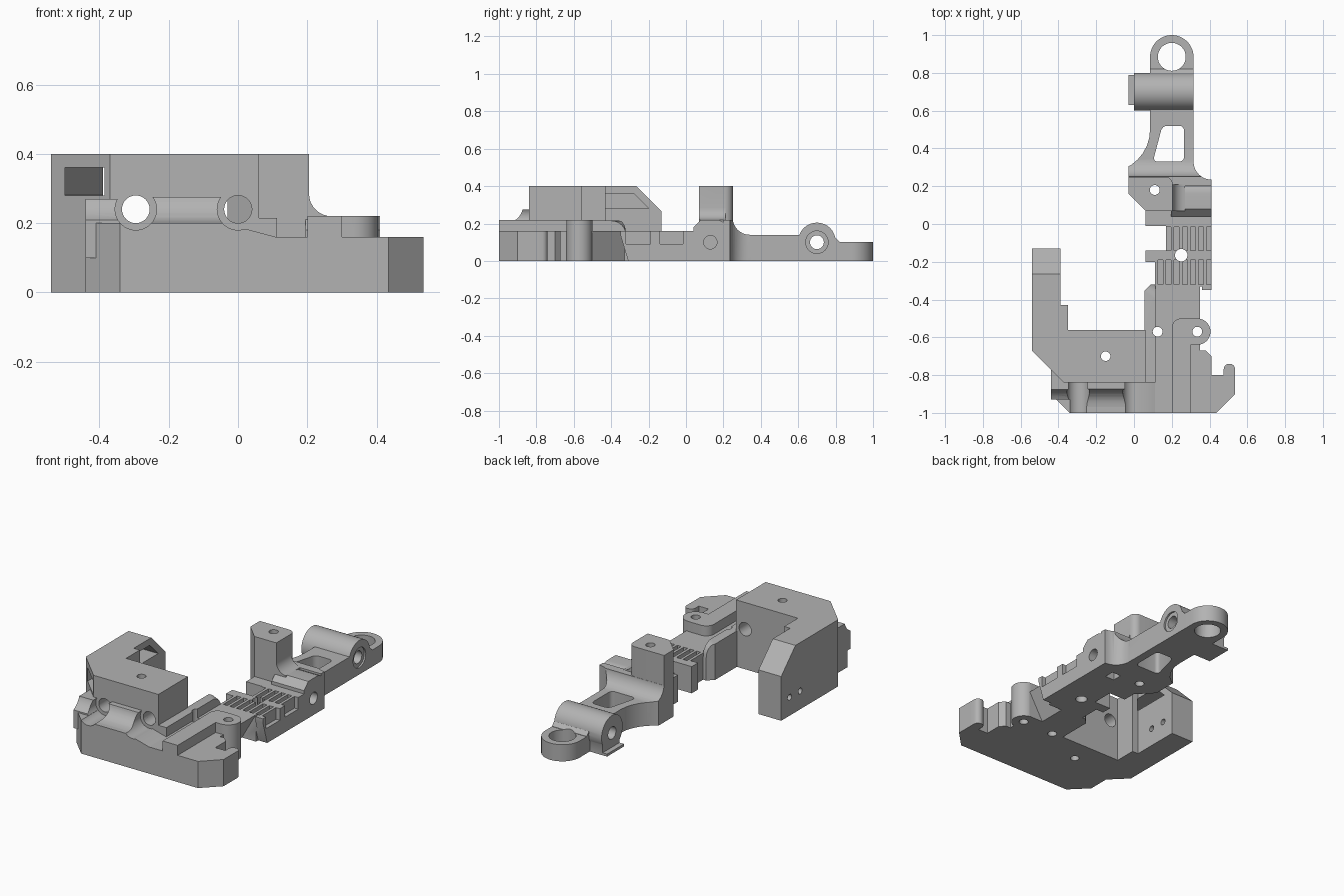
import bpy, bmesh, math
from mathutils import Vector

if "Cube" in bpy.data.objects:
    bpy.data.objects.remove(bpy.data.objects["Cube"])

shade = (.45, .45, .45, 1)
grey = bpy.data.materials.new("plain grey")
grey.use_nodes = True
grey.diffuse_color = shade
grey.node_tree.nodes["Principled BSDF"].inputs["Base Color"].default_value = shade

# Shared levels
floor, deck, rim, top = 0, .16, .22, .4
through = (-2, 2)
parts = []


def prism(points, axis, span):
    """Extrude a 2D outline along an axis; the outline uses the other two axes in order."""
    def place(point, depth):
        coords = list(point)
        coords.insert("xyz".index(axis), depth)
        return Vector(coords)
    low, high = span
    bm = bmesh.new()
    face = bm.faces.new([bm.verts.new(place(p, low)) for p in points])
    grown = bmesh.ops.extrude_face_region(bm, geom=[face])["geom"]
    bmesh.ops.translate(bm, vec=place((0, 0), high - low),
                        verts=[item for item in grown if isinstance(item, bmesh.types.BMVert)])
    bmesh.ops.recalc_face_normals(bm, faces=bm.faces)
    mesh = bpy.data.meshes.new("solid")
    bm.to_mesh(mesh)
    bm.free()
    mesh.materials.append(grey)
    solid = bpy.data.objects.new("solid", mesh)
    bpy.context.collection.objects.link(solid)
    return solid


def box(x, y, z=through):
    return prism([(x[i], y[j]) for i, j in ((0, 0), (1, 0), (1, 1), (0, 1))], "z", z)


def rod(axis, centre, radius, span=through, sides=32):
    turns = [math.tau * i / sides for i in range(sides)]
    return prism([(centre[0] + radius * math.cos(t), centre[1] + radius * math.sin(t)) for t in turns],
                 axis, span)


def bevel(solid, axis, corner, width, segments=1):
    """Chamfer or round the edge along an axis that lies nearest to a corner point."""
    across = [i for i in range(3) if "xyz"[i] != axis]
    target = Vector(corner)
    bm = bmesh.new()
    bm.from_mesh(solid.data)

    def distance(edge):
        middle = (edge.verts[0].co + edge.verts[1].co) / 2
        return (Vector([middle[i] for i in across]) - target).length

    def is_along(edge):
        run = edge.verts[1].co - edge.verts[0].co
        return all(abs(run[i]) < .001 for i in across)

    nearest = min(filter(is_along, bm.edges), key=distance)
    bmesh.ops.bevel(bm, geom=[nearest], offset=width, segments=segments, profile=.5, affect="EDGES")
    bm.to_mesh(solid.data)
    bm.free()
    return solid


def combine(solid, helpers, operation):
    for helper in helpers:
        helper.hide_render = True
        modifier = solid.modifiers.new("combine", "BOOLEAN")
        modifier.operation, modifier.object, modifier.solver = operation, helper, "EXACT"
        bpy.context.view_layer.update()
        graph = bpy.context.evaluated_depsgraph_get()
        mesh = bpy.data.meshes.new_from_object(solid.evaluated_get(graph))
        solid.modifiers.clear()
        solid.data = mesh
        bpy.data.objects.remove(helper)
    return solid


def cut(solid, *helpers):
    return combine(solid, helpers, "DIFFERENCE")


def add(solid, *helpers):
    return combine(solid, helpers, "UNION")


def part(name, solid):
    solid.name = solid.data.name = name
    parts.append(solid)
    return solid


# Base plate: front foot, hook, bridge and grill bed
slab = (floor, deck)
left, right, front = -.44, .535, -1
foot = box((left, right), (front, -.8), slab)
for x in (left, right):
    bevel(foot, "z", (x, front), .1)
hook = box((.475, right), (-.85, -.74), slab)
for x in (.475, right):
    bevel(hook, "z", (x, -.74), .028, 4)
heel = bevel(box((.05, .41), (-.85, -.67), slab), "z", (.41, -.67), .03)
bridge = box((.11, .35), (-.7, -.3), slab)
bed = box((.11, .41), (-.35, .08), slab)
cut(bed, box((.1, .17), (-.14, -.01)))
tabs = [box((.06, .2), y, slab) for y in ((-.2, -.14), (-.01, .08))]
base = part("base_plate", add(foot, hook, heel, bridge, bed, *tabs))

# Undercut below the bridge and the front end of the grill bed
cut(base, prism([(-.36, .17), (-.3, -.03), (-.36, -.03)], "x", (.35, .5)),
    prism([(.36, .18), (.24, -.03), (.36, -.03)], "y", (-.5, -.33)))

# Grill slots, front pocket and triangular pocket
for row in ((-.32, -.19), (-.14, -.015)):
    for column in range(7):
        x = .14 + column * .043
        cut(base, box((x - .013, x + .013), row, (.09, 1)))
cut(base, box((-.095, .05), (-1.1, -.92), (.02, .085)),
    prism([(-.06, -.93), (.05, -.93), (-.01, -.83)], "z", (-1, .05)),
    rod("z", (.25, -.165), .033))

# Raised shoulder, sloping ramp and cheek of the saddle
shoulder = prism([(left, floor), (.11, floor), (.11, deck), (-.04, .2), (left, .2)], "y", (front, -.75))
part("foot_shoulder", bevel(shoulder, "z", (left, front), .1))
ramp = part("saddle_ramp", box((-.26, -.035), (-.97, -.8), (.1, .275)))
cheek = part("saddle_cheek", box((left, -.34), (-.93, -.75), (.1, .27)))
for solid in (ramp, cheek):
    cut(solid, rod("x", (-.97, .3), .1))

# Corner block with its post, sloping channel and screw holes
block = part("corner_block", box((-.54, .06), (-.84, -.13), (floor, top)))
bevel(block, "z", (-.54, -.84), .17)
bevel(block, "x", (-.13, top), .135)
channel = bevel(box((-.5, -.385), (-.95, -.2), (.28, .36)), "x", (-.2, .36), .079)
cut(block, box((-.39, 1), (-.43, 1)), box((-.35, 1), (-.56, 1)), channel, rod("z", (-.15, -.7), .025))
for y in (-.21, -.31):
    cut(block, rod("x", (y, .11), .018, (-1, -.3)))

# Two long bores with open grooves in front
for x in (-.295, 0):
    for solid in (block, shoulder, ramp, cheek):
        cut(solid, rod("y", (x, .24), .04, (-2, -.4)), rod("y", (x, .24), .06, (-2, -.84)))

# Rail beside the block
rail = part("side_rail", box((.055, .113), (-.84, -.32), (floor, .215)))
bevel(rail, "z", (.055, -.32), .035)
bevel(rail, "x", (-.32, .215), .08, 6)

# Bar on the foot joined to the screw boss
bar = bevel(box((.2, .3), (front, -.5), (.1, rim)), "z", (.2, -.5), .05, 6)
boss = part("screw_boss", rod("z", (.335, -.57), .07, (floor, rim)))
add(boss, bar, box((.25, .335), (-.64, -.5), (.1, rim)))

# Upright post with a fillet running into the pivot knuckle
post = part("upright_post", box((-.03, .205), (.07, .25), (floor, top)))
bevel(post, "z", (-.03, .07), .09)
bevel(post, "z", (.205, .25), .04, 6)
fillet = cut(box((.19, .27), (.07, .21), (.1, .285)), rod("y", (.27, .285), .065))
add(post, fillet)
knuckle = part("pivot_knuckle", box((.195, .41), (.04, .23), (floor, rim)))
bevel(knuckle, "x", (.04, rim), .04)
bevel(knuckle, "x", (.23, rim), .07, 6)

# Rear arm: flared root, web, cross bump and eye
arm = part("rear_arm", box((-.03, .41), (.2, .5), (floor, .14)))
cut(arm, box((.315, 1), (.33, 1)))
root = cut(box((-.03, .41), (.2, .34), (.1, rim)), rod("x", (.34, .23), .09))
add(arm, root)
cut(arm, rod("z", (-.14, .5), .225), rod("z", (.41, .33), .095))
web = bevel(box((.085, .315), (.45, .82), (floor, .14)), "x", (.82, .14), .038)
bump = add(rod("x", (.7, .105), .1, (0, .315)), box((0, .315), (.63, .79), (floor, .12)))
neck = box((.085, .315), (.75, .885), (floor, .1))
eye = rod("z", (.2, .885), .115, (floor, .1), 48)
add(arm, web, bump, neck, eye)
part("arm_tab", box((-.03, .02), (.63, .79), (floor, .015)))

# Arm window, eye hole and cross bore
corners = [(.1, .33), (.265, .33), (.265, .52), (.15, .52)]
window = prism(corners, "z", through)
for corner in corners:
    bevel(window, "z", corner, .025, 4)
cut(arm, window, rod("z", (.2, .885), .074), rod("x", (.7, .1), .037), rod("x", (.7, .1), .06, (.305, 1)))

# Vertical screw holes, pivot hole and square pocket underneath
for spot, owners in (((.125, -.57), (base, rail)), ((.335, -.57), (base, boss)), ((.11, .18), (post, arm))):
    for solid in owners:
        cut(solid, rod("z", spot, .026))
for solid in (knuckle, post, arm, base):
    cut(solid, rod("x", (.13, .1), .036, (.25, 1)), box((.25, .31), (.12, .18), (-1, .05)))

# Smooth shading with sharp edges kept
bpy.ops.object.select_all(action="DESELECT")
for solid in parts:
    solid.select_set(True)
    bpy.context.view_layer.objects.active = solid
bpy.ops.object.shade_smooth_by_angle(angle=math.radians(35))
